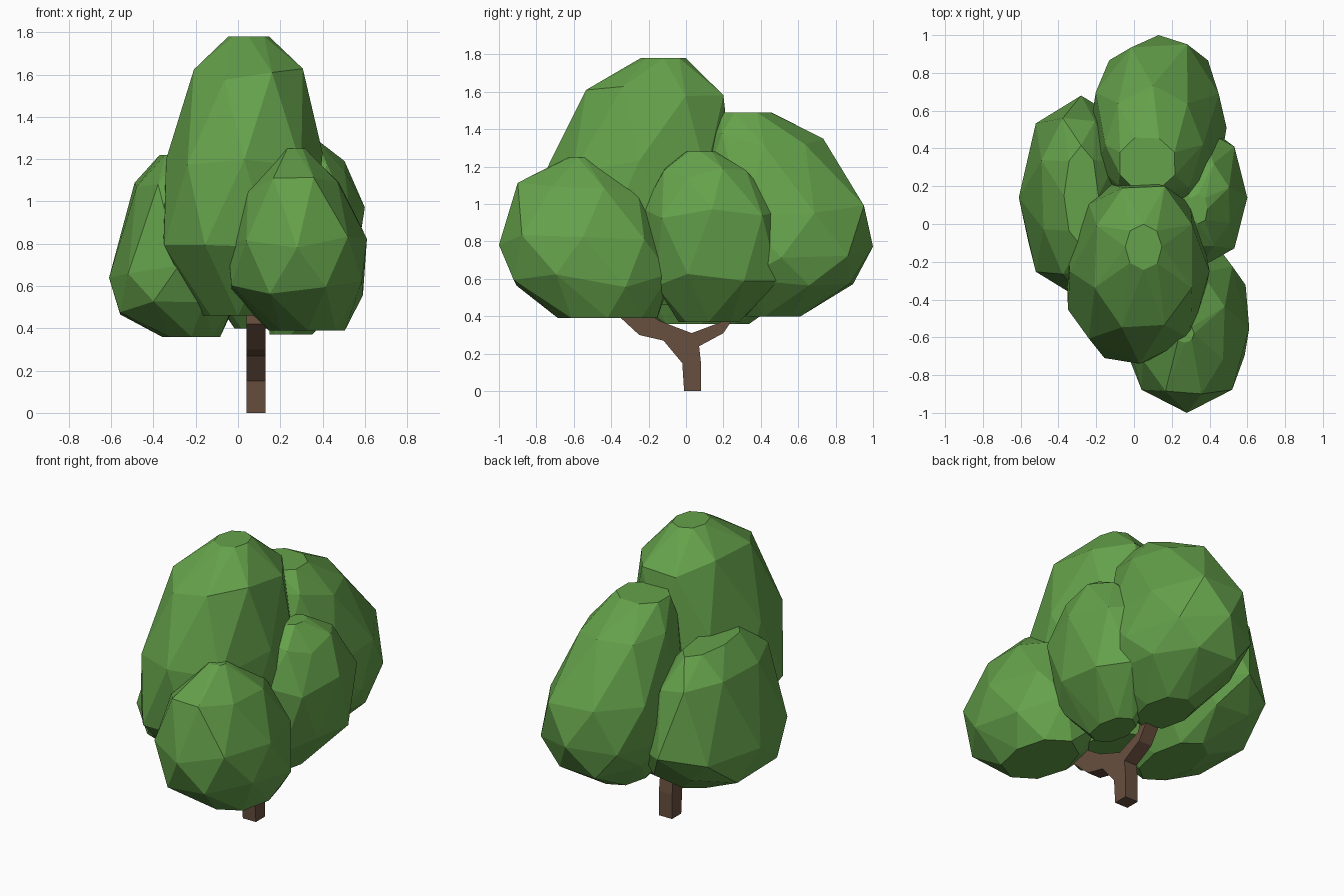
import bpy, bmesh, math, random

if "Cube" in bpy.data.objects:
    bpy.data.objects.remove(bpy.data.objects["Cube"])

random.seed(4)


def material(name, rgb):
    m = bpy.data.materials.new(name)
    m.diffuse_color = (*rgb, 1)
    m.use_nodes = True
    m.node_tree.nodes["Principled BSDF"].inputs["Base Color"].default_value = m.diffuse_color
    return m


GREEN = material("leaf_green", (0.13, 0.36, 0.07))
BROWN = material("bark_brown", (0.14, 0.08, 0.05))


def finish(bm, name, mat):
    bmesh.ops.recalc_face_normals(bm, faces=bm.faces)
    me = bpy.data.meshes.new(name)
    bm.to_mesh(me)
    bm.free()
    me.materials.append(mat)
    ob = bpy.data.objects.new(name, me)
    bpy.context.collection.objects.link(ob)
    return ob


def leaf_clump(name, rings, n=8):
    """Faceted convex clump; each ring is (z, centre x, centre y, radius x, radius y)."""
    bm = bmesh.new()
    widest = max(range(len(rings)), key=lambda i: rings[i][3] * rings[i][4])
    for i, (z, cx, cy, rx, ry) in enumerate(rings):
        turned = (i - widest) % 2
        k = 1.05 if turned else 1.0
        end = i in (0, len(rings) - 1)
        for j in range(n):
            a = 2 * math.pi * (j + 0.5 * turned) / n
            r = k if i == widest else k * random.uniform(0.96, 1.03)
            dz = 0 if end else random.uniform(-0.04, 0.04)
            # slightly boxy outline
            c, s = math.cos(a), math.sin(a)
            x = math.copysign(abs(c) ** 0.92, c)
            y = math.copysign(abs(s) ** 0.92, s)
            bm.verts.new((cx + rx * r * x, cy + ry * r * y, z + dz))
    hull = bmesh.ops.convex_hull(bm, input=bm.verts)
    loose = [v for v in bm.verts if not v.link_faces]
    bmesh.ops.delete(bm, geom=loose, context='VERTS')
    bmesh.ops.dissolve_limit(bm, angle_limit=math.radians(4),
                             verts=bm.verts, edges=bm.edges)
    return finish(bm, name, GREEN)


# Foliage clumps
leaf_clump("tall_crown", [
    (1.78, .05, -.12, .10, .12), (1.60, .05, -.17, .26, .38),
    (1.20, .03, -.25, .37, .49), (0.80, .00, -.25, .36, .47),
    (0.46, .00, -.20, .18, .26)])
leaf_clump("back_crown", [
    (1.49, .07, .32, .15, .14), (1.34, .10, .42, .26, .31),
    (0.97, .13, .50, .34, .45), (0.75, .13, .51, .36, .49),
    (0.60, .13, .48, .30, .42), (0.40, .12, .42, .14, .20)])
leaf_clump("front_low_clump", [
    (1.25, .27, -.58, .05, .05), (1.08, .26, -.58, .22, .32),
    (0.80, .28, -.55, .33, .45), (0.59, .28, -.51, .31, .42),
    (0.39, .33, -.42, .18, .26)])
leaf_clump("left_clump", [
    (1.22, -.28, .15, .09, .26), (1.08, -.29, .15, .20, .42),
    (0.66, -.28, .14, .33, .54), (0.50, -.28, .10, .28, .44),
    (0.36, -.22, .08, .14, .26)])
leaf_clump("right_clump", [
    (1.28, .34, .08, .05, .08), (1.17, .35, .10, .16, .22),
    (0.95, .35, .14, .25, .37), (0.60, .33, .16, .21, .34),
    (0.37, .25, .12, .10, .16)])

# Forked trunk: side profile (y, z) given thickness along x
profile = [(-.01, 0), (.08, 0), (.08, .15), (.07, .24), (.20, .31), (.28, .43),
           (.32, .56), (.25, .56), (.19, .37), (.03, .31), (-.14, .375),
           (-.30, .48), (-.38, .42), (-.25, .30), (-.12, .27), (-.02, .15)]
bm = bmesh.new()
face = bm.faces.new([bm.verts.new((.04, y, z)) for y, z in profile])
ext = bmesh.ops.extrude_face_region(bm, geom=[face])
bmesh.ops.translate(bm, vec=(.09, 0, 0),
                    verts=[g for g in ext["geom"] if isinstance(g, bmesh.types.BMVert)])
bmesh.ops.triangulate(bm, faces=[f for f in bm.faces if len(f.verts) > 4])
finish(bm, "forked_trunk", BROWN)
